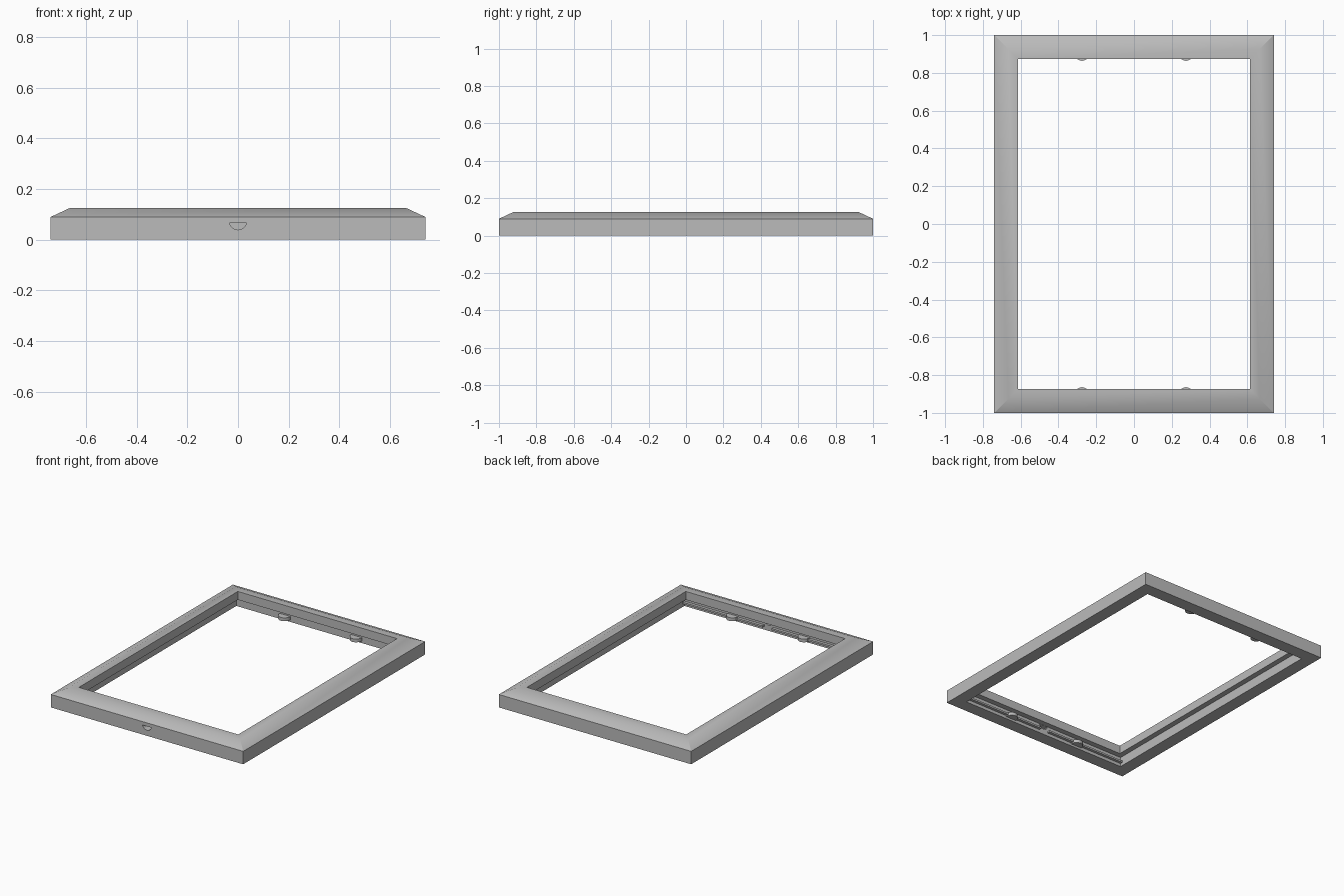
import bpy, bmesh, math

cube = bpy.data.objects.get("Cube")
if cube:
    bpy.data.objects.remove(cube, do_unlink=True)

HX, HY = 0.74, 1.0           # outer half sizes
RABBET, LEDGE = 0.09, 0.067  # recess inset and its ceiling height

grey = bpy.data.materials.new("frame_grey")
grey.use_nodes = True
colour = (0.5, 0.5, 0.5, 1)
grey.diffuse_color = colour
grey.node_tree.nodes["Principled BSDF"].inputs["Base Color"].default_value = colour


def finish(bm, name):
    bmesh.ops.recalc_face_normals(bm, faces=bm.faces)
    mesh = bpy.data.meshes.new(name)
    bm.to_mesh(mesh)
    bm.free()
    mesh.materials.append(grey)
    obj = bpy.data.objects.new(name, mesh)
    bpy.context.collection.objects.link(obj)
    return obj


def smooth(obj):
    bpy.ops.object.select_all(action='DESELECT')
    obj.select_set(True)
    bpy.context.view_layer.objects.active = obj
    bpy.ops.object.shade_smooth_by_angle(angle=math.radians(30))


def prism(name, points, offset):
    """Extrude a closed outline along an offset."""
    bm = bmesh.new()
    face = bm.faces.new([bm.verts.new(p) for p in points])
    new = bmesh.ops.extrude_face_region(bm, geom=[face])
    verts = [g for g in new["geom"] if isinstance(g, bmesh.types.BMVert)]
    bmesh.ops.translate(bm, verts=verts, vec=offset)
    return finish(bm, name)


# Mitred moulding: a cross-section (inset, height) carried round the rectangle
profile = [(0, 0), (0, 0.09), (0.075, 0.125), (0.127, 0.125),
           (0.127, LEDGE), (RABBET, LEDGE), (RABBET, 0)]
bm = bmesh.new()
rings = [[bm.verts.new((sx * (HX - d), sy * (HY - d), z)) for d, z in profile]
         for sx, sy in ((-1, -1), (1, -1), (1, 1), (-1, 1))]
n = len(profile)
for c in range(4):
    a, b = rings[c], rings[(c + 1) % 4]
    for i in range(n):
        j = (i + 1) % n
        bm.faces.new((a[i], b[i], b[j], a[j]))
frame = finish(bm, "frame_moulding")

# Flat-topped hanging hole through the front wall
hole = [(0.034 * math.cos(t), -HY - 0.05, 0.066 - 0.027 * abs(math.sin(t)) ** 1.3)
        for t in (math.pi * k / 12 for k in range(13))]
cutter = prism("hole_cutter", hole, (0, 0.05 + RABBET + 0.01, 0))
cutter.hide_render = True
cut = frame.modifiers.new("hanging_hole", 'BOOLEAN')
cut.operation = 'DIFFERENCE'
cut.solver = 'EXACT'
cut.object = cutter
bpy.ops.object.select_all(action='DESELECT')
frame.select_set(True)
bpy.context.view_layer.objects.active = frame
bpy.ops.object.modifier_apply(modifier=cut.name)
bpy.data.objects.remove(cutter, do_unlink=True)
smooth(frame)

# Half-round retaining tabs on the back and front recess walls
for side, sy in (("back", 1), ("front", -1)):
    for label, x in (("left", 0.275), ("right", -0.275)):
        wall = HY - RABBET + 0.002
        outline = [(x + 0.042 * math.cos(t), sy * (wall - 0.048 * math.sin(t)), 0.015)
                   for t in (math.pi * k / 16 for k in range(17))]
        smooth(prism(f"{side}_{label}_tab", outline, (0, 0, 0.023)))

# Thin front shelf, parted at the hanging hole
for label, s in (("left", 1), ("right", -1)):
    y0, y1 = -HY + RABBET - 0.002, -HY + RABBET + 0.02
    x0, x1 = s * 0.035, s * (HX - RABBET)
    prism(f"front_{label}_shelf",
          [(x0, y0, 0.022), (x1, y0, 0.022), (x1, y1, 0.022), (x0, y1, 0.022)],
          (0, 0, 0.012))
